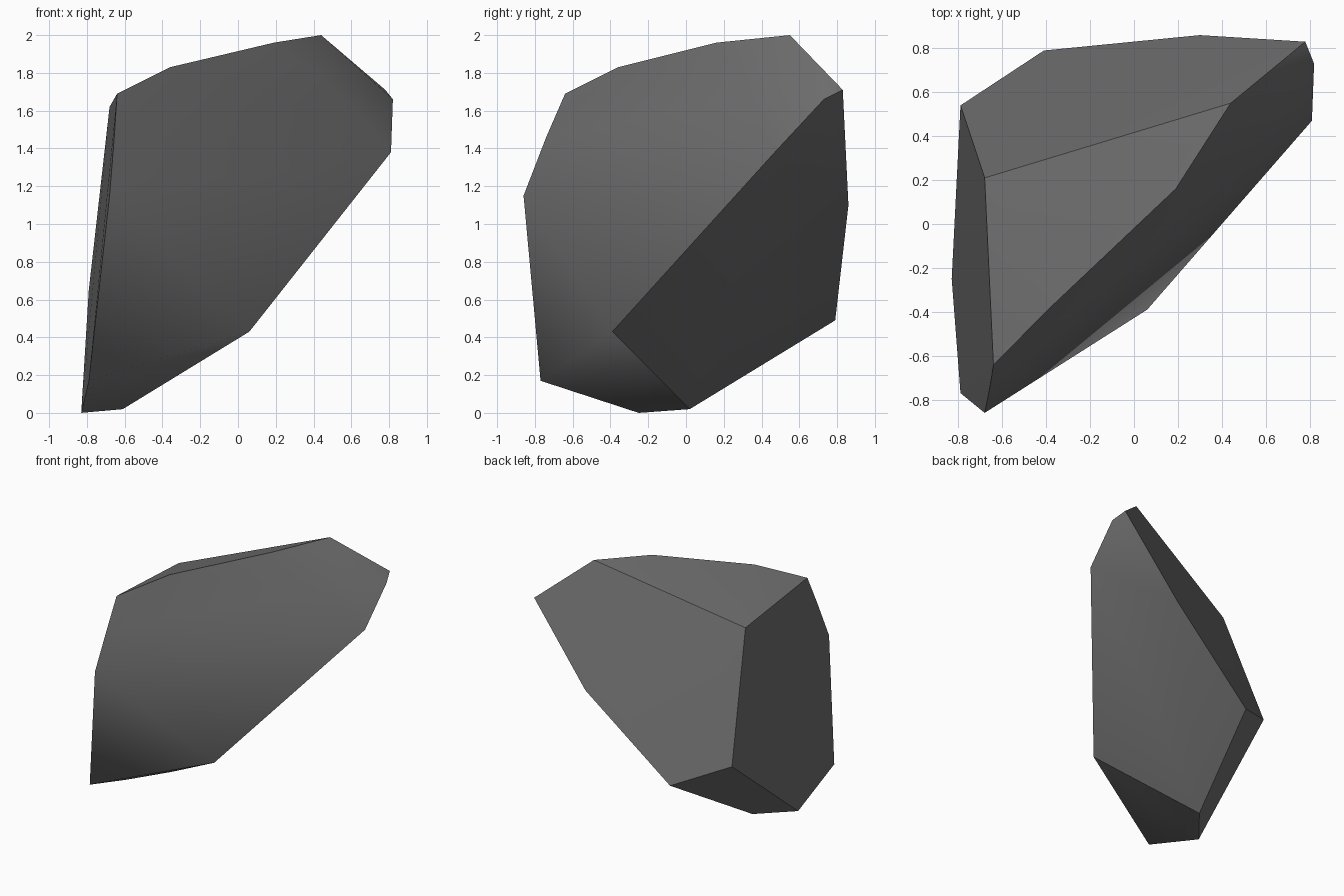
import bpy, bmesh, math

if "Cube" in bpy.data.objects:
    bpy.data.objects.remove(bpy.data.objects["Cube"])

# Corner points of the chipped boulder
corners = [
    # base
    (-0.83, -0.25, 0.0), (-0.61, 0.02, 0.02), (-0.79, -0.77, 0.17),
    (0.06, -0.39, 0.43), (-0.41, 0.79, 0.49), (-0.79, 0.54, 0.65),
    # middle
    (-0.68, -0.86, 1.15), (-0.655, -0.74, 1.46), (0.30, 0.86, 1.10),
    (0.81, 0.47, 1.38), (0.82, 0.73, 1.66), (0.78, 0.83, 1.71),
    (0.55, 0.35, 1.68),
    # sloping top
    (-0.68, 0.21, 1.62), (-0.64, -0.64, 1.69), (-0.36, -0.36, 1.83),
    (0.19, 0.16, 1.96), (0.44, 0.55, 2.0),
]

# Wrap the corners in a hull
bm = bmesh.new()
for c in corners:
    bm.verts.new(c)
hull = bmesh.ops.convex_hull(bm, input=bm.verts[:])
loose = [g for g in hull["geom_interior"] if isinstance(g, bmesh.types.BMVert)]
bmesh.ops.delete(bm, geom=loose, context='VERTS')
bmesh.ops.recalc_face_normals(bm, faces=bm.faces[:])


# The weathered front-right side is smooth, the broken sides meet in sharp edges
def weathered(face):
    return face.normal.x - face.normal.y > 0.45


for f in bm.faces:
    f.smooth = True
for e in bm.edges:
    both = all(weathered(f) for f in e.link_faces)
    limit = 70 if both else 28
    e.smooth = e.calc_face_angle(0) < math.radians(limit)

mesh = bpy.data.meshes.new("rock")
bm.to_mesh(mesh)
bm.free()
rock = bpy.data.objects.new("rock", mesh)
bpy.context.collection.objects.link(rock)

# Plain grey stone
stone = bpy.data.materials.new("grey stone")
stone.diffuse_color = (0.155, 0.155, 0.155, 1)
stone.use_nodes = True
stone.node_tree.nodes["Principled BSDF"].inputs["Base Color"].default_value = stone.diffuse_color
mesh.materials.append(stone)
